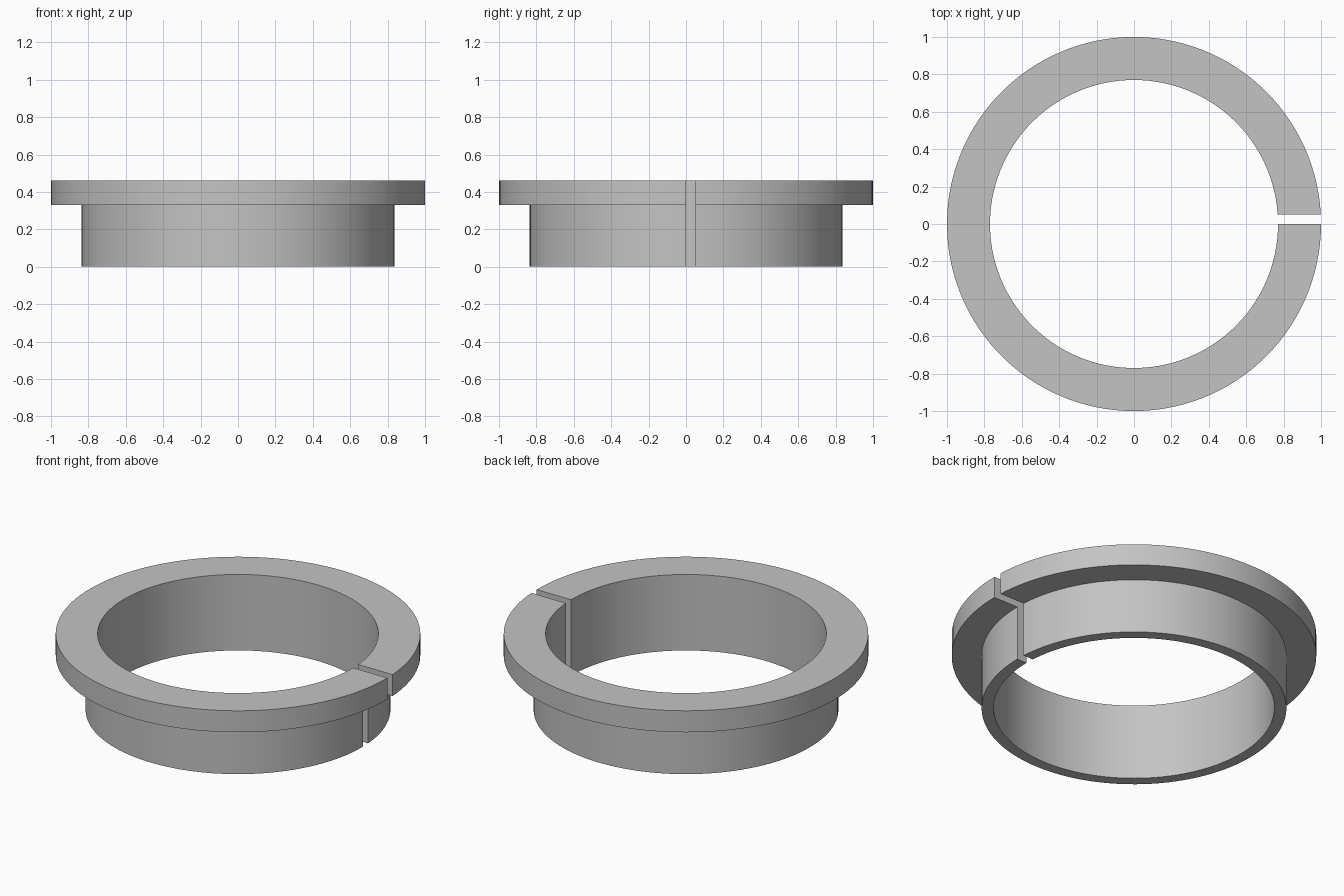
import bpy, bmesh, math

cube = bpy.data.objects.get("Cube")
if cube:
    bpy.data.objects.remove(cube, do_unlink=True)

# Dimensions
BORE, SLEEVE, FLANGE = 0.77, 0.836, 1.0
STEP, TOP = 0.33, 0.46
SLOT = 0.052
SEGMENTS = 120

# Plain grey material
grey = bpy.data.materials.new("plain_grey")
grey.use_nodes = True
colour = (0.55, 0.55, 0.55, 1)
grey.diffuse_color = colour
grey.node_tree.nodes["Principled BSDF"].inputs["Base Color"].default_value = colour

# L-shaped section swept round the axis, with a parallel-sided slot left open
section = [(BORE, 0), (SLEEVE, 0), (SLEEVE, STEP),
           (FLANGE, STEP), (FLANGE, TOP), (BORE, TOP)]
bm = bmesh.new()
rings = []
for i in range(SEGMENTS + 1):
    ring = []
    for r, z in section:
        start = math.asin(SLOT / r)
        a = start + (2 * math.pi - start) * i / SEGMENTS
        ring.append(bm.verts.new((r * math.cos(a), r * math.sin(a), z)))
    rings.append(ring)
for a, b in zip(rings, rings[1:]):
    for j in range(len(section)):
        k = (j + 1) % len(section)
        bm.faces.new((a[j], a[k], b[k], b[j]))

# Slot walls
bm.faces.new(rings[0])
bm.faces.new(rings[-1])
bmesh.ops.recalc_face_normals(bm, faces=bm.faces)

mesh = bpy.data.meshes.new("split_flanged_ring")
bm.to_mesh(mesh)
bm.free()
mesh.materials.append(grey)
ring_object = bpy.data.objects.new("split_flanged_ring", mesh)
bpy.context.collection.objects.link(ring_object)

# Smooth round walls, crisp rims
bpy.ops.object.select_all(action="DESELECT")
ring_object.select_set(True)
bpy.context.view_layer.objects.active = ring_object
bpy.ops.object.shade_smooth_by_angle(angle=math.radians(30))
